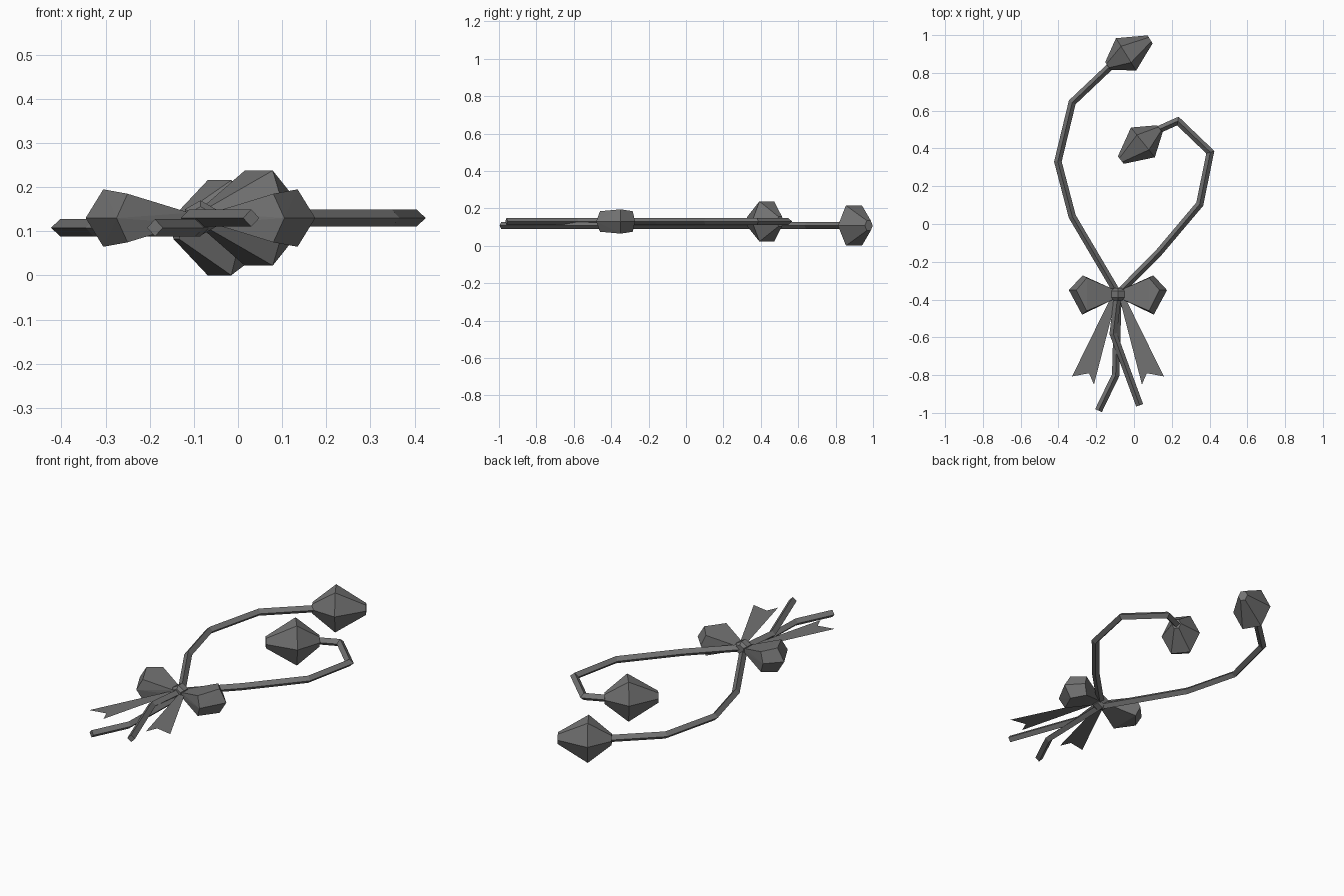
import bpy, bmesh, math
from mathutils import Vector

if "Cube" in bpy.data.objects:
    bpy.data.objects.remove(bpy.data.objects["Cube"])

BOW_X = -0.085   # mirror line of the bow
BOW_Z = 0.13

dark = bpy.data.materials.new("dark_grey")
dark.diffuse_color = (0.17, 0.17, 0.17, 1)
dark.use_nodes = True
dark.node_tree.nodes["Principled BSDF"].inputs["Base Color"].default_value = dark.diffuse_color


def finish(name, bm):
    mesh = bpy.data.meshes.new(name)
    bmesh.ops.recalc_face_normals(bm, faces=bm.faces)
    bm.to_mesh(mesh)
    bm.free()
    mesh.materials.append(dark)
    obj = bpy.data.objects.new(name, mesh)
    bpy.context.collection.objects.link(obj)
    return obj


def loft(name, rings):
    """Skin a list of equal-length point rings and cap both ends."""
    bm = bmesh.new()
    vs = [[bm.verts.new(p) for p in r] for r in rings]
    n = len(rings[0])
    for a, b in zip(vs, vs[1:]):
        for i in range(n):
            j = (i + 1) % n
            bm.faces.new((a[i], a[j], b[j], b[i]))
    bm.faces.new(vs[0])
    bm.faces.new(vs[-1])
    return finish(name, bm)


def ring(centre, side, r, n, phase=0.0, zscale=1.0):
    """Upright polygon spanned by the side vector and z."""
    return [centre + side * (r * math.cos(phase + math.tau * i / n))
            + Vector((0, 0, zscale * r * math.sin(phase + math.tau * i / n)))
            for i in range(n)]


def stem(name, path, z, r=0.0195):
    """Diamond-section rod with mitred bends."""
    pts = [Vector((x, y, z)) for x, y in path]
    rings = []
    for i, p in enumerate(pts):
        d1 = (p - pts[max(i - 1, 0)]).normalized()
        d2 = (pts[min(i + 1, len(pts) - 1)] - p).normalized()
        t = (d1 + d2).normalized()
        side = Vector((-t.y, t.x, 0))
        mitre = 1 / max(t.dot(d2 if d2.length else d1), 0.5)
        rings.append(ring(p, side * mitre, r, 4))
    return loft(name, rings)


def bulb(name, centre, direction, z):
    c = Vector((*centre, z))
    d = Vector((*direction, 0)).normalized()
    side = Vector((-d.y, d.x, 0))
    stations = [(-0.115, 0.024), (0, 0.101), (0.15, 0.025)]
    return loft(name, [ring(c + d * s, side, r, 6, 0, 1.23) for s, r in stations])


def hull(name, points):
    bm = bmesh.new()
    for p in points:
        bm.verts.new(p)
    res = bmesh.ops.convex_hull(bm, input=bm.verts)
    junk = [v for v in res["geom_interior"] if isinstance(v, bmesh.types.BMVert)]
    if junk:
        bmesh.ops.delete(bm, geom=junk, context='VERTS')
    bmesh.ops.dissolve_limit(bm, angle_limit=0.02, verts=bm.verts, edges=bm.edges)
    return finish(name, bm)


# Two bent stems that cross under the bow
stem("left_stem", [(-0.188, -0.988), (-0.097, -0.80), (-0.085, -0.37), (-0.327, 0.04),
                   (-0.403, 0.33), (-0.327, 0.644), (-0.12, 0.84)], 0.108)
stem("right_stem", [(0.03, -0.96), (-0.11, -0.58), (-0.085, -0.37), (0.13, -0.153),
                    (0.348, 0.105), (0.404, 0.38), (0.232, 0.545), (0.12, 0.495)], 0.13)

# Flower buds
bulb("upper_bud", (-0.042, 0.898), (0.85, 0.53), 0.108)
bulb("lower_bud", (0.047, 0.432), (-0.78, -0.627), 0.13)

# Bow loops and ribbon tails, mirrored about the knot
for label, s in (("left", -1), ("right", 1)):
    pts = []
    for dx, y, dz in ((0.025, -0.345, 0.012), (0.025, -0.40, 0.012),
                      (0.165, -0.46, 0.055), (0.22, -0.35, 0.065), (0.165, -0.285, 0.055)):
        pts += [(BOW_X + s * dx, y, BOW_Z + dz), (BOW_X + s * dx, y, BOW_Z - dz)]
    for dx, y in ((0.19, -0.48), (0.26, -0.35), (0.187, -0.272)):
        pts.append((BOW_X + s * dx, y, BOW_Z))
    hull(label + "_bow_loop", pts)

    bm = bmesh.new()
    tail = [(0.005, -0.38), (0.033, -0.38), (0.243, -0.807), (0.153, -0.79), (0.127, -0.85)]
    v = [bm.verts.new((BOW_X + s * x, y, BOW_Z)) for x, y in tail]
    bm.faces.new((v[0], v[1], v[2], v[3]))
    bm.faces.new((v[0], v[3], v[4]))
    obj = finish(label + "_ribbon_tail", bm)
    if obj.data.polygons[0].normal.z < 0:
        obj.data.flip_normals()

# Knot: small faceted block with tapered ends
knot = [(-0.405, 0.026), (-0.39, 0.04), (-0.355, 0.04), (-0.34, 0.026)]
loft("knot", [ring(Vector((BOW_X, y, BOW_Z)), Vector((1, 0, 0)), r, 6, math.pi / 2)
              for y, r in knot])
